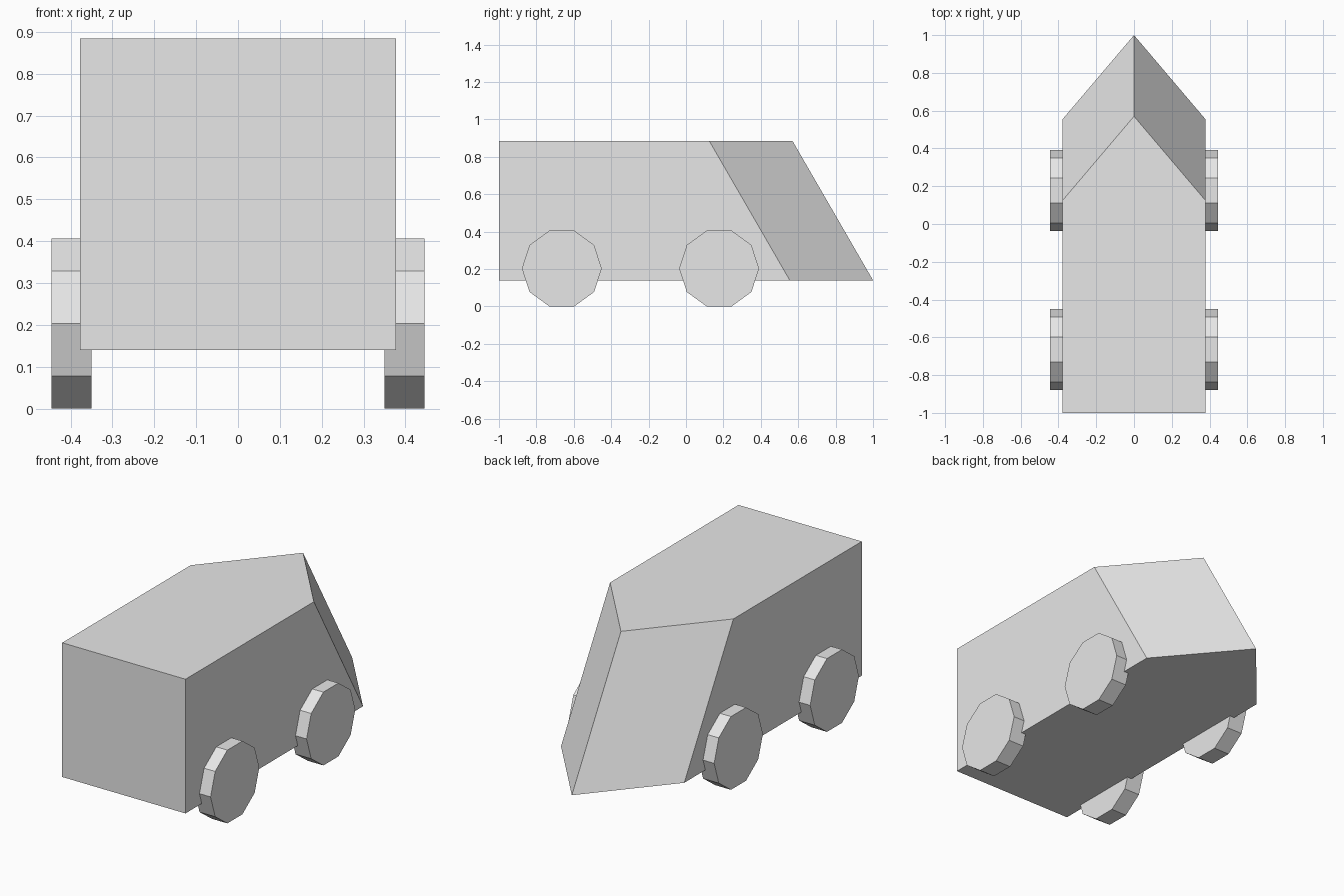
import bpy
import bmesh
import math

cube = bpy.data.objects.get("Cube")
if cube:
    bpy.data.objects.remove(cube, do_unlink=True)

# Single plain grey
grey = bpy.data.materials.new("plain_grey")
grey.use_nodes = True
grey.diffuse_color = (0.8, 0.8, 0.8, 1)
grey.node_tree.nodes["Principled BSDF"].inputs["Base Color"].default_value = (0.8, 0.8, 0.8, 1)

HALF_WIDTH = 0.378
FLOOR, ROOF = 0.14, 0.884
TAIL = -1.0
RAKE = 0.43          # how far the wedge nose leans back at the roof


def outline(z, lean):
    """Five-sided plan of the body with a pointed nose."""
    shoulder, tip = 0.555 - lean, 1.0 - lean
    return [(-HALF_WIDTH, TAIL, z), (HALF_WIDTH, TAIL, z),
            (HALF_WIDTH, shoulder, z), (0, tip, z), (-HALF_WIDTH, shoulder, z)]


# Body: the floor plan lofted to the leaned-back roof plan
bm = bmesh.new()
bottom = [bm.verts.new(p) for p in outline(FLOOR, 0)]
top = [bm.verts.new(p) for p in outline(ROOF, RAKE)]
bm.faces.new(bottom[::-1])
bm.faces.new(top)
for i in range(len(bottom)):
    j = (i + 1) % len(bottom)
    bm.faces.new((bottom[i], bottom[j], top[j], top[i]))
bmesh.ops.recalc_face_normals(bm, faces=bm.faces)
mesh = bpy.data.meshes.new("body")
bm.to_mesh(mesh)
bm.free()
mesh.materials.append(grey)
bpy.context.collection.objects.link(bpy.data.objects.new("body", mesh))

# Wheels: ten-sided discs standing on the ground
RADIUS = 0.2135
INNER, OUTER = 0.35, 0.446
for side, sign in (("right", -1), ("left", 1)):
    for end, y in (("tail", -0.664), ("nose", 0.177)):
        bpy.ops.mesh.primitive_cylinder_add(
            vertices=10, radius=RADIUS, depth=OUTER - INNER,
            location=(sign * (INNER + OUTER) / 2, y, RADIUS * math.cos(math.pi / 10)),
            rotation=(0, math.pi / 2, 0))
        wheel = bpy.context.object
        wheel.name = f"{end}_wheel_{side}"
        wheel.data.materials.append(grey)
